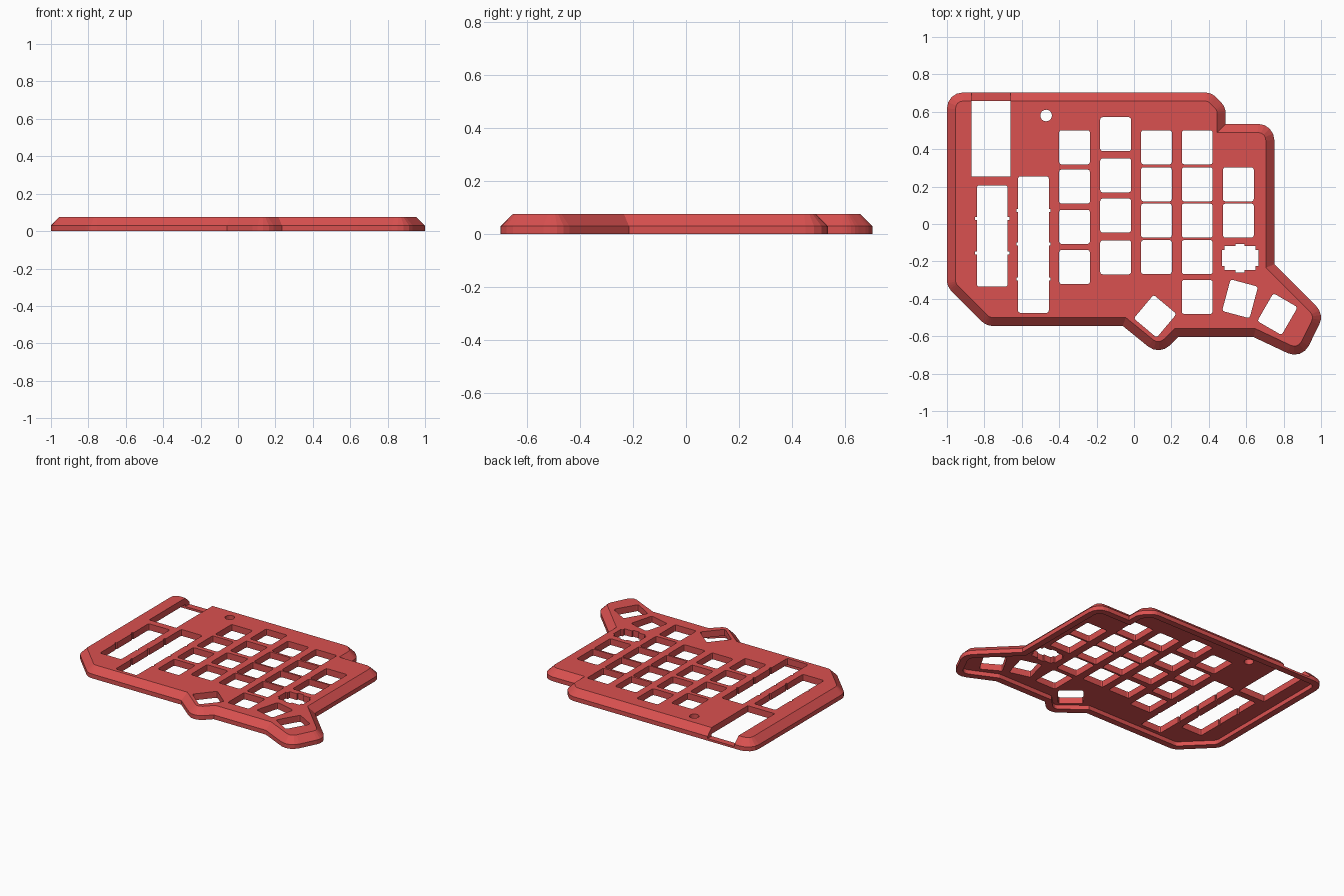
import bpy, bmesh, math
from mathutils import Vector, Matrix

if "Cube" in bpy.data.objects:
    bpy.data.objects.remove(bpy.data.objects["Cube"])

TOP, WALL, INSET = 0.075, 0.03, 0.045

red = bpy.data.materials.new("case red")
red.diffuse_color = (0.70, 0.082, 0.08, 1)
red.use_nodes = True
red.node_tree.nodes["Principled BSDF"].inputs["Base Color"].default_value = red.diffuse_color


def rounded(corners, segs=4):
    """Round each (x, y, radius) corner of a closed outline."""
    out, n = [], len(corners)
    for i, (x, y, r) in enumerate(corners):
        p = Vector((x, y))
        if r == 0:
            out.append(p)
            continue
        a = (Vector(corners[i - 1][:2]) - p).normalized()
        b = (Vector(corners[(i + 1) % n][:2]) - p).normalized()
        half = a.angle(b) / 2
        c = p + (a + b).normalized() * (r / math.sin(half))
        s, e = p + a * (r / math.tan(half)) - c, p + b * (r / math.tan(half)) - c
        for k in range(segs + 1):
            v = s.lerp(e, k / segs)
            if 0 < k < segs:
                t, w = k / segs, s.angle(e)
                v = (s * math.sin((1 - t) * w) + e * math.sin(t * w)) / math.sin(w)
            out.append(c + v)
    return out


def inset(pts, d):
    """Mitred inward offset of a clockwise outline."""
    out, n = [], len(pts)
    for i, p in enumerate(pts):
        a = (p - pts[i - 1]).normalized()
        b = (pts[(i + 1) % n] - p).normalized()
        na, nb = Vector((a.y, -a.x)), Vector((b.y, -b.x))
        out.append(p + (na + nb) * (d / (1 + na.dot(nb))))
    return out


def loft(bm, rings):
    """Closed solid through a list of (outline, z) rings."""
    loops = [[bm.verts.new((p.x, p.y, z)) for p in pts] for pts, z in rings]
    n = len(loops[0])
    for lo, hi in zip(loops, loops[1:]):
        for i in range(n):
            j = (i + 1) % n
            bm.faces.new((lo[i], lo[j], hi[j], hi[i]))
    bm.faces.new(loops[0])
    bm.faces.new(loops[-1])


def make(name, bm):
    bmesh.ops.recalc_face_normals(bm, faces=bm.faces)
    me = bpy.data.meshes.new(name)
    bm.to_mesh(me)
    bm.free()
    me.materials.append(red)
    ob = bpy.data.objects.new(name, me)
    bpy.context.collection.objects.link(ob)
    return ob


# Case shell: upright wall, sloped top edge, recessed underside
R = 0.085
outline = rounded([
    (-1, 0.703, R), (0.415, 0.703, R), (0.49, 0.625, R), (0.49, 0.535, 0),
    (0.75, 0.535, R), (0.75, -0.215, 0), (1.018, -0.483, R), (0.897, -0.726, R),
    (0.64, -0.605, 0), (0.235, -0.605, 0), (0.136, -0.704, R), (-0.06, -0.545, 0),
    (-0.79, -0.545, R), (-1, -0.335, R)])
inner = inset(outline, INSET)
bm = bmesh.new()
loft(bm, [(inner, WALL), (inner, 0), (outline, 0), (outline, WALL), (inner, TOP)])
case = make("keyboard_case", bm)

# Openings, all gathered in one cutter
cut = bmesh.new()


def hole(cx, cy, w, h, deg=0, r=0.012, z0=-0.1):
    w, h = w / 2, h / 2
    pts = rounded([(-w, h, r), (w, h, r), (w, -h, r), (-w, -h, r)], 2)
    m = Matrix.Rotation(math.radians(deg), 2)
    pts = [m @ p + Vector((cx, cy)) for p in pts]
    loft(cut, [(pts, z0), (pts, 0.2)])


# Key columns: x centre and row centres
tight = [0.41, 0.212, 0.018, -0.177]
columns = [(-0.318, [0.41, 0.2, -0.015, -0.23]),
           (-0.098, [0.48, 0.26, 0.045, -0.178]),
           (0.12, tight), (0.338, tight + [-0.39]), (0.558, tight[1:3])]
for x, rows in columns:
    for y in rows:
        hole(x, y, 0.165, 0.182)

# Turned thumb keys
hole(0.113, -0.493, 0.16, 0.165, -40)
hole(0.567, -0.4, 0.152, 0.175, -15)
hole(0.767, -0.482, 0.15, 0.172, -30)

# Toothed opening
for w, h in [(0.195, 0.085), (0.165, 0.128), (0.05, 0.152)]:
    hole(0.567, -0.182, w, h, 0, 0)

# Long slots with small side nicks
for x, y0, y1, nicks in [(-0.758, -0.335, 0.207, (0.03, -0.155)),
                         (-0.538, -0.475, 0.255, (0.073, -0.108, -0.293))]:
    hole(x, (y0 + y1) / 2, 0.165, y1 - y0)
    for y in nicks:
        hole(x, y, 0.183, 0.016, 0, 0)

# Controller bay, its opening through the back edge, and the round hole
hole(-0.765, 0.455, 0.21, 0.4, 0, 0)
hole(-0.765, 0.7, 0.21, 0.2, 0, 0, 0.015)
circle = [Vector((-0.47 + 0.031 * math.sin(a * math.tau / 24),
                  0.58 + 0.031 * math.cos(a * math.tau / 24))) for a in range(24)]
loft(cut, [(circle, -0.1), (circle, 0.2)])

cutter = make("hole_cutter", cut)
cutter.hide_render = True
mod = case.modifiers.new("openings", 'BOOLEAN')
mod.operation, mod.solver, mod.use_self = 'DIFFERENCE', 'EXACT', True
mod.object = cutter
bpy.context.view_layer.objects.active = case
case.select_set(True)
bpy.ops.object.modifier_apply(modifier=mod.name)
bpy.data.objects.remove(cutter)
